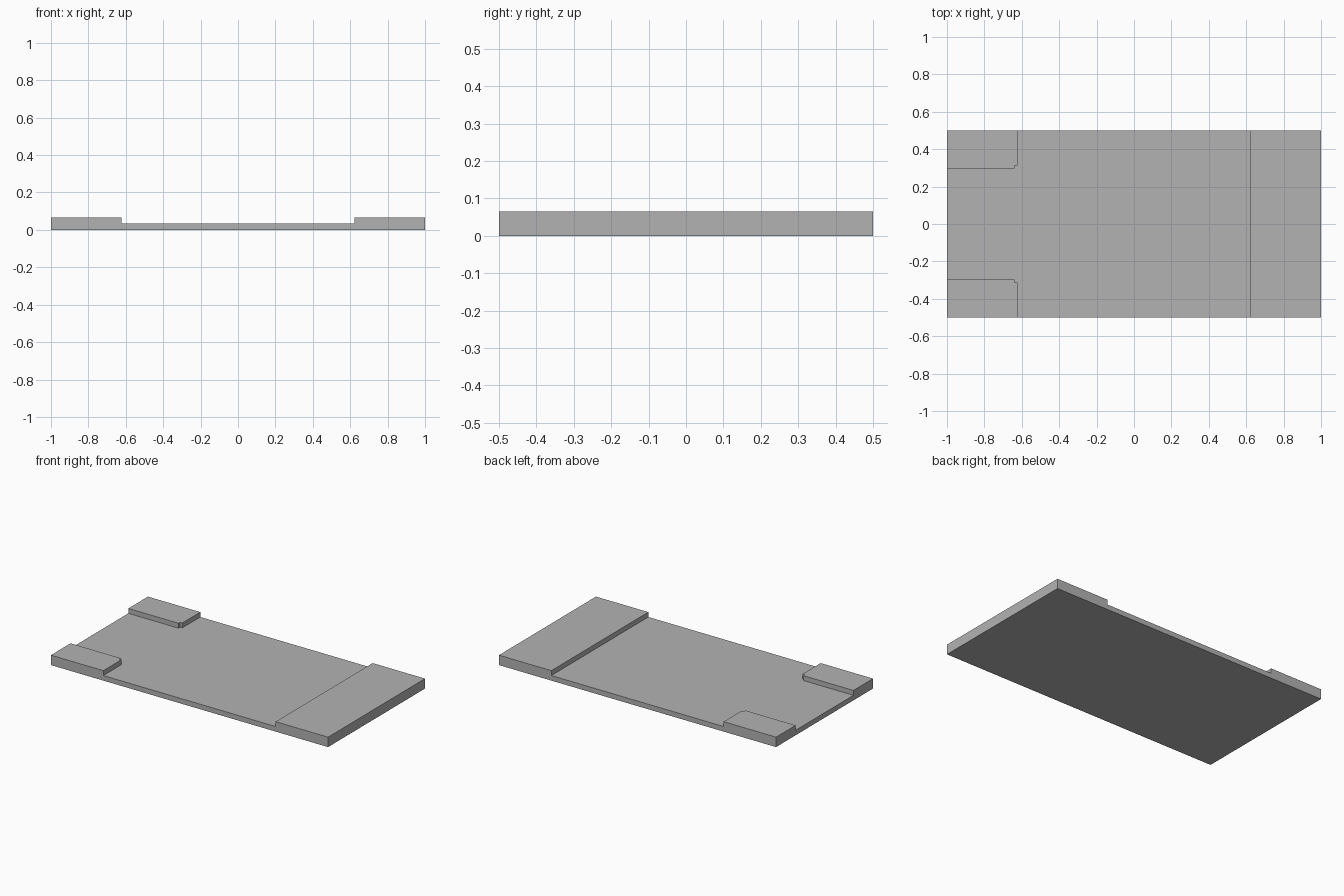
import bpy, bmesh

cube = bpy.data.objects.get("Cube")
if cube:
    bpy.data.objects.remove(cube, do_unlink=True)

FLOOR, TOP = 0.033, 0.065      # recessed deck and raised pad heights
HALF_X, HALF_Y = 1.0, 0.5
PAD_X, PAD_Y, NOTCH = 0.622, 0.298, 0.016

grey = bpy.data.materials.new("plain grey")
grey.use_nodes = True
colour = (0.45, 0.45, 0.45, 1)
grey.diffuse_color = colour
grey.node_tree.nodes["Principled BSDF"].inputs["Base Color"].default_value = colour


def slab(name, outline, z0, z1):
    """Extrude a flat outline from z0 up to z1."""
    bm = bmesh.new()
    base = bm.faces.new([bm.verts.new((x, y, z0)) for x, y in outline])
    side = bmesh.ops.extrude_face_region(bm, geom=[base], use_keep_orig=True)
    top = [v for v in side["geom"] if isinstance(v, bmesh.types.BMVert)]
    bmesh.ops.translate(bm, verts=top, vec=(0, 0, z1 - z0))
    bmesh.ops.recalc_face_normals(bm, faces=bm.faces)
    mesh = bpy.data.meshes.new(name)
    bm.to_mesh(mesh)
    bm.free()
    mesh.materials.append(grey)
    obj = bpy.data.objects.new(name, mesh)
    bpy.context.collection.objects.link(obj)
    return obj


def rectangle(x0, x1, y0, y1):
    return [(x0, y0), (x1, y0), (x1, y1), (x0, y1)]


# Thin deck between and under the pads
slab("base_plate", rectangle(-HALF_X, HALF_X, -HALF_Y, HALF_Y), 0, FLOOR)

# Full-width raised end
slab("end_block", rectangle(PAD_X, HALF_X, -HALF_Y, HALF_Y), FLOOR, TOP)

# Two corner pads, each with a small notch at the inner corner
for name, s in (("front_corner_pad", -1), ("back_corner_pad", 1)):
    outline = [(-HALF_X, HALF_Y), (-HALF_X, PAD_Y),
               (-PAD_X - NOTCH, PAD_Y), (-PAD_X - NOTCH, PAD_Y + NOTCH),
               (-PAD_X, PAD_Y + NOTCH), (-PAD_X, HALF_Y)]
    slab(name, [(x, s * y) for x, y in outline], FLOOR, TOP)
